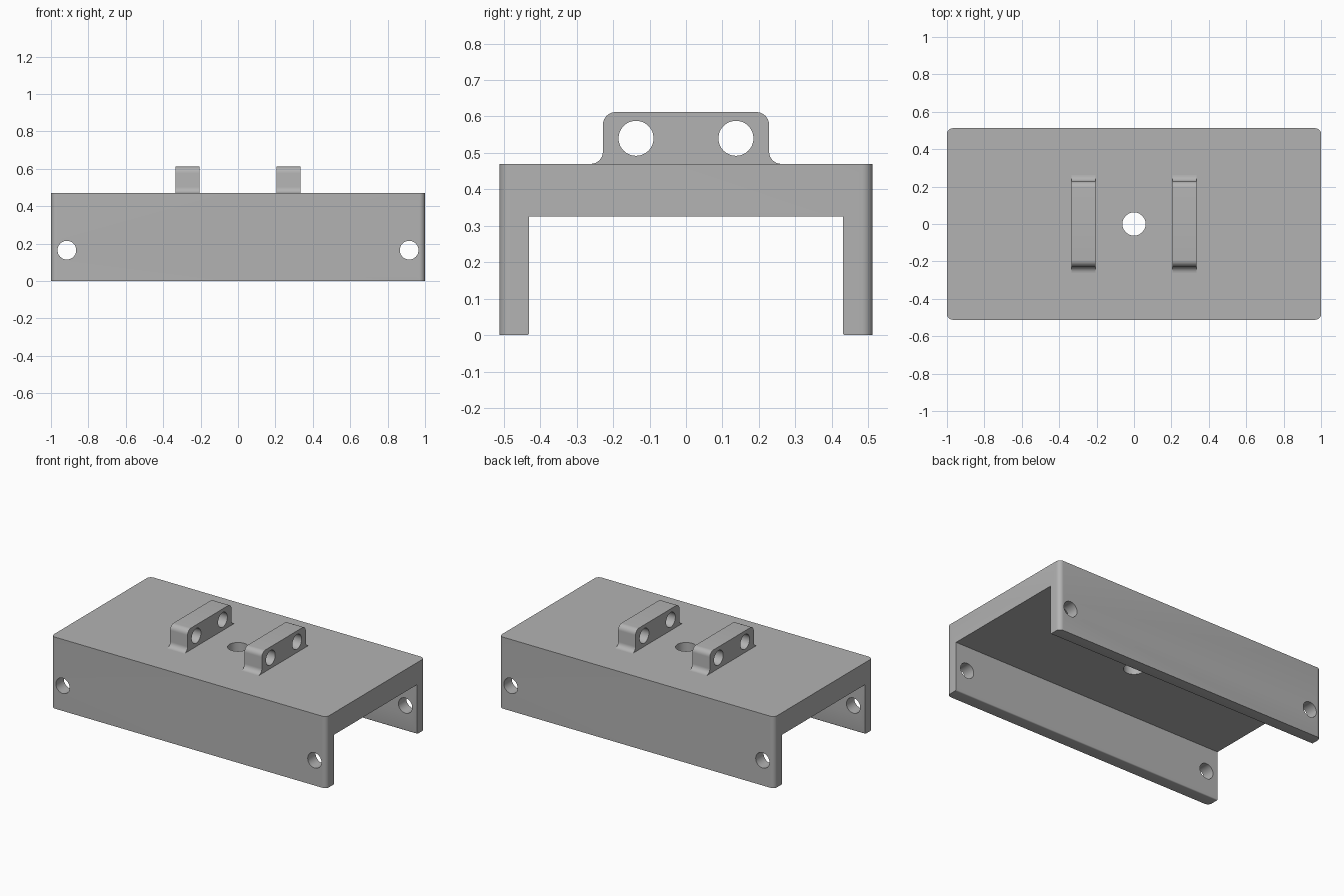
import bpy, bmesh, math
from mathutils import Vector

cube = bpy.data.objects.get("Cube")
if cube:
    bpy.data.objects.remove(cube, do_unlink=True)

grey = bpy.data.materials.new("plain grey")
grey.use_nodes = True
colour = (0.45, 0.45, 0.45, 1)
grey.diffuse_color = colour
grey.node_tree.nodes["Principled BSDF"].inputs["Base Color"].default_value = colour

LENGTH, WIDTH, DECK = 2.0, 1.024, 0.47


def extrude_x(name, profile, x0, x1):
    """Extrude a closed (y, z) profile from x0 to x1."""
    bm = bmesh.new()
    face = bm.faces.new([bm.verts.new((x0, y, z)) for y, z in profile])
    out = bmesh.ops.extrude_face_region(bm, geom=[face])
    verts = [v for v in out["geom"] if isinstance(v, bmesh.types.BMVert)]
    bmesh.ops.translate(bm, verts=verts, vec=(x1 - x0, 0, 0))
    bmesh.ops.recalc_face_normals(bm, faces=bm.faces)
    mesh = bpy.data.meshes.new(name)
    bm.to_mesh(mesh)
    bm.free()
    mesh.materials.append(grey)
    obj = bpy.data.objects.new(name, mesh)
    bpy.context.collection.objects.link(obj)
    return obj


def round_edges(obj, rule, radius, segments):
    """Round the edges whose two ends satisfy the rule."""
    bm = bmesh.new()
    bm.from_mesh(obj.data)
    edges = [e for e in bm.edges if rule(e.verts[0].co, e.verts[1].co)]
    bmesh.ops.bevel(bm, geom=edges, offset=radius, segments=segments,
                    profile=0.5, affect='EDGES', clamp_overlap=True)
    bm.to_mesh(obj.data)
    bm.free()


def drill(obj, centre, axis, radius, depth):
    """Cut a round hole along an axis."""
    bpy.ops.mesh.primitive_cylinder_add(vertices=48, radius=radius, depth=depth, location=centre)
    cutter = bpy.context.object
    cutter.name = "hole_cutter"
    cutter.hide_render = True
    cutter.rotation_euler = Vector(axis).to_track_quat('Z', 'Y').to_euler()
    cutter.data.materials.append(grey)
    mod = obj.modifiers.new("hole", 'BOOLEAN')
    mod.operation = 'DIFFERENCE'
    mod.solver = 'EXACT'
    mod.object = cutter
    bpy.context.view_layer.objects.active = obj
    bpy.ops.object.modifier_apply(modifier=mod.name)
    bpy.data.objects.remove(cutter, do_unlink=True)


def smooth(obj):
    bpy.ops.object.select_all(action='DESELECT')
    obj.select_set(True)
    bpy.context.view_layer.objects.active = obj
    bpy.ops.object.shade_smooth_by_angle(angle=math.radians(30))


# Channel body: deck with two long side walls
w, inner, ceiling = WIDTH / 2, 0.43, 0.325
body = extrude_x("channel_body",
                 [(-w, 0), (-inner, 0), (-inner, ceiling), (inner, ceiling),
                  (inner, 0), (w, 0), (w, DECK), (-w, DECK)], -LENGTH / 2, LENGTH / 2)
round_edges(body, lambda a, b: abs(a.z - b.z) > 0.4 and abs(a.y) > 0.5, 0.03, 8)
round_edges(body, lambda a, b: max(a.z, b.z) < 0.001 and abs(a.x - b.x) > 1
            and abs(a.y) < 0.44, 0.008, 4)

# Wall holes and the deck hole
for x in (-0.915, 0.915):
    drill(body, (x, 0, 0.165), (0, 1, 0), 0.05, 1.4)
drill(body, (0, 0, DECK), (0, 0, 1), 0.062, 0.6)
smooth(body)


def arc(cy, cz, r, start, end, steps=8):
    angles = [math.radians(start + (end - start) * i / steps) for i in range(steps + 1)]
    return [(cy + r * math.cos(a), cz + r * math.sin(a)) for a in angles]


# Mounting lugs: flared foot, rounded top corners, two cross holes each
half, top, foot, corner = 0.228, 0.612, 0.033, 0.035
right_half = ([(half + foot, DECK - 0.01)]
              + arc(half + foot, DECK + foot, foot, 270, 180)
              + arc(half - corner, top - corner, corner, 0, 90))
lug_profile = right_half + [(-y, z) for y, z in reversed(right_half)]
for name, x in (("right_lug", -0.27), ("left_lug", 0.27)):
    lug = extrude_x(name, lug_profile, x - 0.063, x + 0.063)
    for y in (-0.137, 0.137):
        drill(lug, (x, y, 0.54), (1, 0, 0), 0.048, 0.4)
    smooth(lug)
